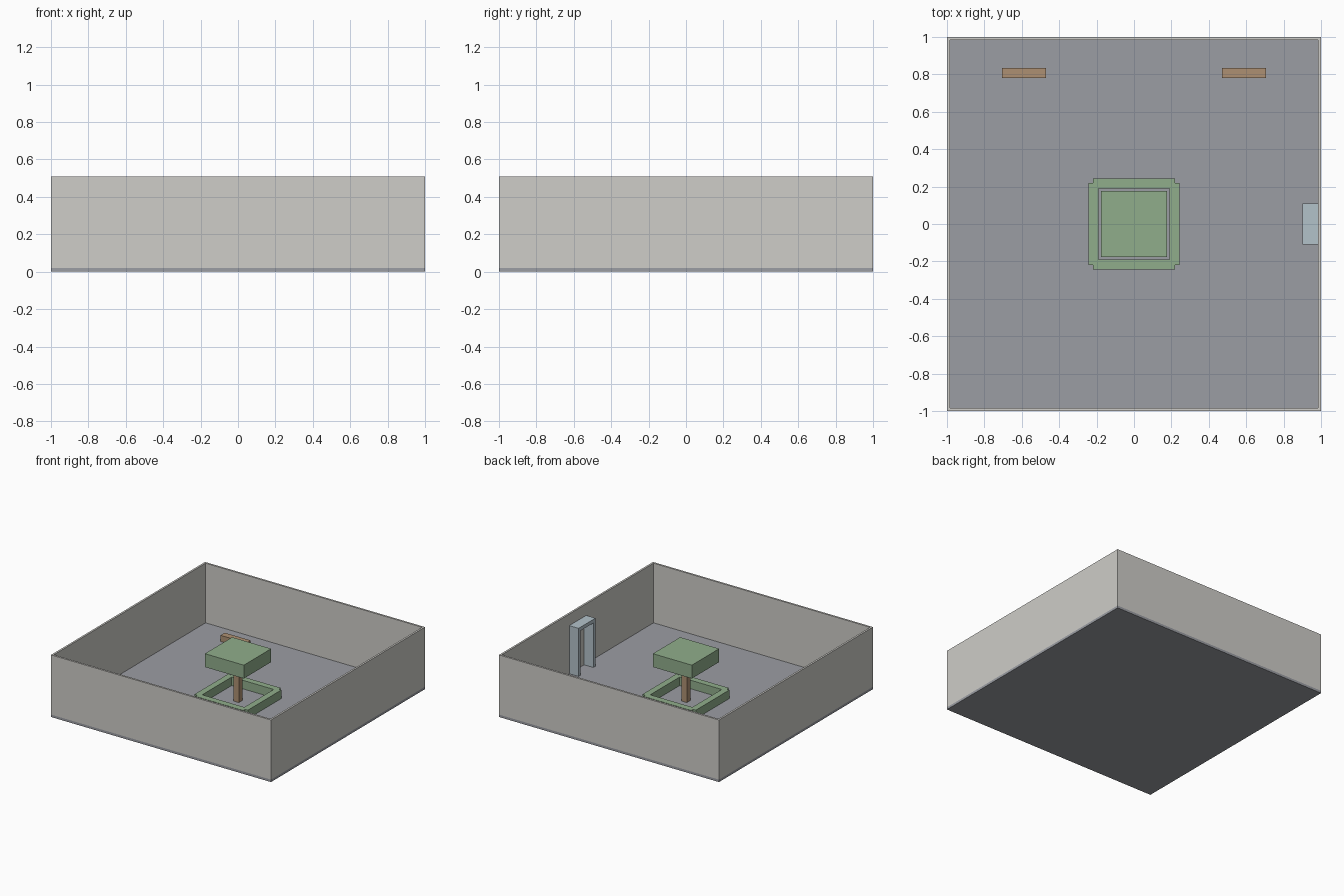
import bpy

if "Cube" in bpy.data.objects:
    bpy.data.objects.remove(bpy.data.objects["Cube"])


def material(name, rgb):
    m = bpy.data.materials.new(name)
    m.diffuse_color = (*rgb, 1)
    m.use_nodes = True
    m.node_tree.nodes["Principled BSDF"].inputs["Base Color"].default_value = m.diffuse_color
    return m


wall_mat = material("plaster", (0.62, 0.61, 0.58))
floor_mat = material("paving", (0.33, 0.34, 0.37))
wood_mat = material("wood", (0.42, 0.28, 0.17))
green_mat = material("foliage", (0.28, 0.42, 0.26))
frame_mat = material("door_metal", (0.45, 0.54, 0.59))


def box(name, x, y, z, mat):
    """Box spanning the (min, max) ranges on each axis."""
    spans = (x, y, z)
    bpy.ops.mesh.primitive_cube_add(size=1, location=[(a + b) / 2 for a, b in spans])
    ob = bpy.context.object
    ob.name = name
    ob.scale = [b - a for a, b in spans]
    bpy.ops.object.transform_apply(location=False, rotation=False, scale=True)
    ob.data.materials.append(mat)
    return ob


def span(sign, near, far):
    return tuple(sorted((sign * near, sign * far)))


FLOOR = 0.02
WALL_TOP = 0.51
INNER = 0.984

# Courtyard floor
box("floor", (-1, 1), (-1, 1), (0, FLOOR), floor_mat)

for s, side_x, side_y in ((-1, "left", "front"), (1, "right", "back")):
    # Enclosing walls
    box(f"{side_y}_wall", (-1, 1), span(s, INNER, 1), (FLOOR, WALL_TOP), wall_mat)
    box(f"{side_x}_wall", span(s, INNER, 1), (-INNER, INNER), (FLOOR, WALL_TOP), wall_mat)

    # Low hedge ring with stepped corners
    box(f"{side_y}_hedge", (-0.218, 0.218), span(s, 0.191, 0.243), (FLOOR, 0.09), green_mat)
    box(f"{side_x}_hedge", span(s, 0.191, 0.243), (-0.218, 0.218), (FLOOR, 0.09), green_mat)

    # Benches near the back wall
    box(f"{side_x}_bench", span(s, 0.47, 0.705), (0.78, 0.835), (FLOOR, 0.07), wood_mat)

    # Door posts against the right wall
    box(f"{side_y}_door_post", (0.9, INNER), span(s, 0.082, 0.11), (FLOOR, 0.385), frame_mat)

# Door lintel
box("door_lintel", (0.9, INNER), (-0.11, 0.11), (0.385, 0.415), frame_mat)

# Tree
box("tree_trunk", (-0.025, 0.025), (-0.025, 0.025), (FLOOR, 0.316), wood_mat)
box("tree_crown", (-0.177, 0.177), (-0.177, 0.177), (0.316, 0.426), green_mat)
